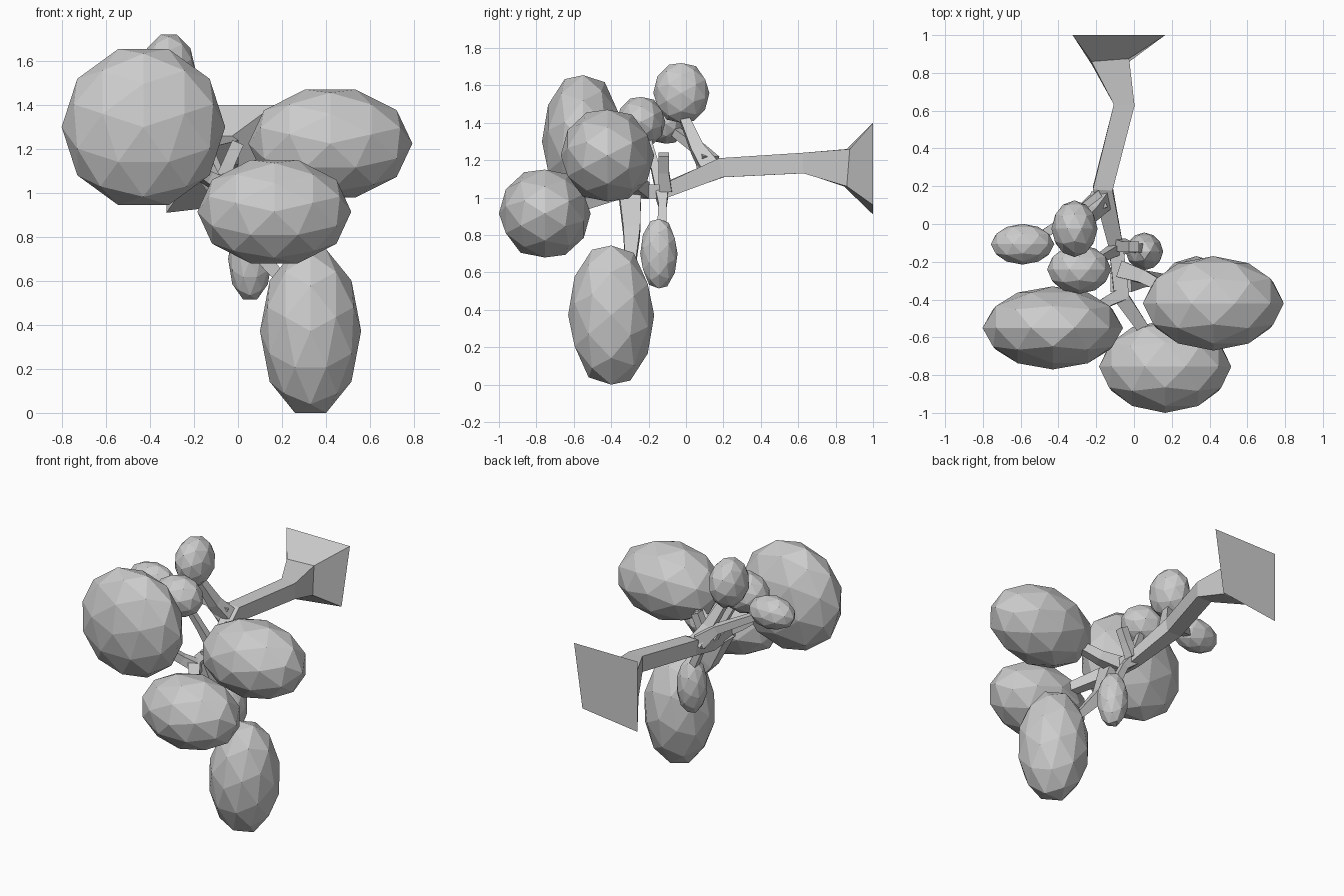
import bpy, bmesh, math
from mathutils import Vector, Matrix

if "Cube" in bpy.data.objects:
    bpy.data.objects.remove(bpy.data.objects["Cube"])


def finish(name, bm):
    bmesh.ops.recalc_face_normals(bm, faces=bm.faces)
    mesh = bpy.data.meshes.new(name)
    bm.to_mesh(mesh)
    bm.free()
    ob = bpy.data.objects.new(name, mesh)
    bpy.context.collection.objects.link(ob)
    return ob


def limb(name, path):
    """Four-sided tapering limb; path is a list of (x, y, z, half_width)."""
    bm = bmesh.new()
    pts = [Vector(p[:3]) for p in path]
    rings = []
    for i, p in enumerate(pts):
        t = (pts[min(i + 1, len(pts) - 1)] - pts[max(i - 1, 0)]).normalized()
        total = (pts[-1] - pts[0]).normalized()
        ref = Vector((0, 0, 1)) if abs(total.z) < 0.8 else Vector((0, 1, 0))
        side = t.cross(ref).normalized()
        up = side.cross(t)
        r = path[i][3]
        rings.append([bm.verts.new(p + side * a * r + up * b * r)
                      for a, b in ((-1, -1), (1, -1), (1, 1), (-1, 1))])
    for a, b in zip(rings, rings[1:]):
        for k in range(4):
            n = (k + 1) % 4
            bm.faces.new((a[k], a[n], b[n], b[k]))
    bm.faces.new(rings[0])
    bm.faces.new(rings[-1])
    return finish(name, bm)


def foliage(name, centre, radii):
    """Faceted leaf clump, icosphere poles facing front and back."""
    bm = bmesh.new()
    bmesh.ops.create_icosphere(bm, subdivisions=2, radius=1)
    m = (Matrix.Translation(centre) @ Matrix.Diagonal((*radii, 1))
         @ Matrix.Rotation(math.pi / 2, 4, 'X')
         @ Matrix.Rotation(math.radians(18), 4, 'Z'))
    bm.transform(m)
    return finish(name, bm)


# Trunk growing forward from its flared foot
trunk = limb("trunk", [
    (-0.08, 1.0, 1.155, 0.245), (-0.125, 0.86, 1.16, 0.10),
    (-0.052, 0.63, 1.185, 0.055), (-0.165, 0.19, 1.16, 0.052),
    (-0.095, -0.12, 1.035, 0.038), (-0.065, -0.39, 1.025, 0.04),
    (0.08, -0.60, 0.95, 0.03)])
# Flat back of the foot, slightly skewed square
for v, (x, z) in zip(trunk.data.vertices[:4],
                     ((0.10, 0.96), (-0.325, 0.91), (-0.325, 1.40), (0.165, 1.40))):
    v.co = (x, 1.0, z)

# Side branches
limb("branch_top", [(-0.17, 0.13, 1.15, 0.05), (-0.22, 0.06, 1.26, 0.035),
                    (-0.30, -0.02, 1.45, 0.024)])
limb("branch_far_left", [(-0.19, 0.12, 1.18, 0.05), (-0.28, 0.07, 1.26, 0.028),
                         (-0.52, -0.08, 1.37, 0.022)])
limb("branch_upper_left", [(-0.09, -0.13, 1.03, 0.03), (-0.16, -0.17, 1.18, 0.022),
                           (-0.25, -0.22, 1.36, 0.018)])
limb("branch_stub", [(-0.08, -0.11, 1.04, 0.034), (-0.04, -0.12, 1.14, 0.028),
                     (0.0, -0.12, 1.23, 0.028)])
limb("branch_small_lower", [(-0.09, -0.13, 1.03, 0.035), (-0.02, -0.125, 0.96, 0.022),
                            (0.045, -0.13, 0.82, 0.025)])
limb("branch_lower", [(-0.07, -0.30, 1.03, 0.06), (0.02, -0.29, 0.82, 0.045),
                      (0.22, -0.30, 0.58, 0.022)])
limb("branch_right", [(-0.07, -0.24, 1.04, 0.045), (0.05, -0.28, 1.07, 0.035),
                      (0.22, -0.37, 1.17, 0.025)])
limb("branch_left", [(-0.06, -0.37, 1.03, 0.035), (-0.14, -0.41, 1.07, 0.028),
                     (-0.30, -0.52, 1.19, 0.025)])

# Leaf clumps
for name, centre, radii in (
    ("foliage_left", (-0.43, -0.55, 1.30), (0.372, 0.22, 0.373)),
    ("foliage_right", (0.42, -0.42, 1.225), (0.373, 0.25, 0.258)),
    ("foliage_front", (0.165, -0.755, 0.915), (0.35, 0.245, 0.247)),
    ("foliage_bottom", (0.33, -0.40, 0.372), (0.23, 0.23, 0.391)),
    ("foliage_small_lower", (0.055, -0.145, 0.70), (0.10, 0.10, 0.195)),
    ("foliage_top", (-0.315, -0.025, 1.56), (0.122, 0.15, 0.168)),
    ("foliage_upper_left", (-0.29, -0.24, 1.405), (0.17, 0.13, 0.14)),
    ("foliage_far_left", (-0.59, -0.107, 1.393), (0.168, 0.108, 0.11)),
):
    foliage(name, centre, radii)
